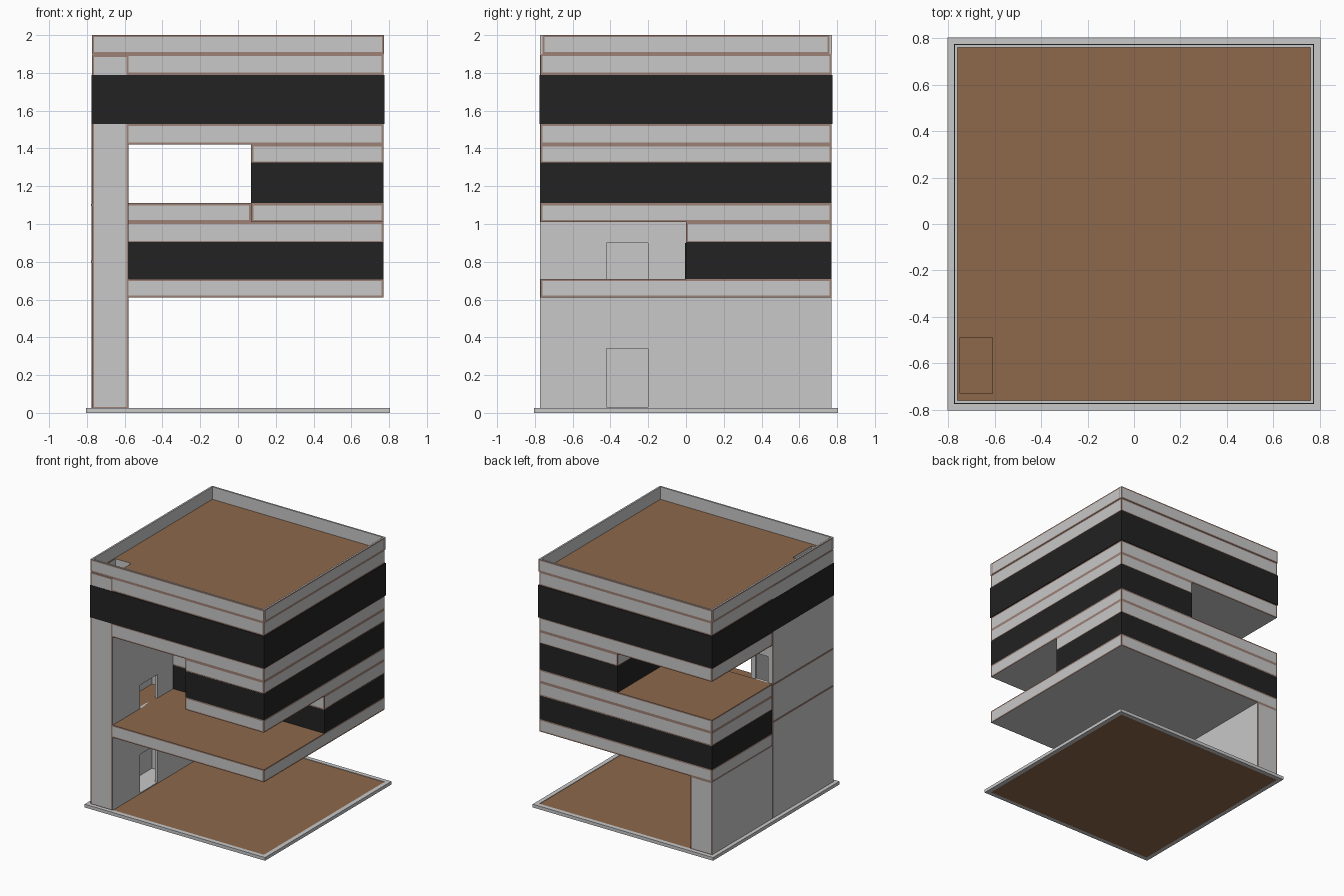
import bpy, bmesh
from mathutils import Vector

if "Cube" in bpy.data.objects:
    bpy.data.objects.remove(bpy.data.objects["Cube"])

# Colours (every object shares the same slot order)
GREY, GLASS, FLOOR, TRIM = range(4)
MATS = []
for name, col in (("light_grey_concrete", (0.58, 0.58, 0.58)), ("dark_glass", (0.016, 0.016, 0.016)),
                  ("brown_floor", (0.27, 0.14, 0.07)), ("reddish_trim", (0.34, 0.22, 0.18))):
    m = bpy.data.materials.new(name)
    m.diffuse_color = (*col, 1)
    m.use_nodes = True
    m.node_tree.nodes["Principled BSDF"].inputs["Base Color"].default_value = m.diffuse_color
    MATS.append(m)

H = 0.77          # half width of the building
SIDES = ((1, 0), (-1, 0), (0, 1), (0, -1))


def prism(name, pts, z0, z1, mat=GREY, top=None, bottom=None, trim=(), rim=0.011):
    """Extruded outline; faces looking along a 'trim' direction get a coloured rim."""
    bm = bmesh.new()
    base = bm.faces.new([bm.verts.new((x, y, z0)) for x, y in pts])
    ext = bmesh.ops.extrude_face_region(bm, geom=[base])
    bmesh.ops.translate(bm, verts=[g for g in ext["geom"] if isinstance(g, bmesh.types.BMVert)],
                        vec=(0, 0, z1 - z0))
    bmesh.ops.recalc_face_normals(bm, faces=bm.faces)
    bm.normal_update()
    for f in bm.faces:
        f.material_index = mat
        if f.normal.z > 0.5 and top is not None:
            f.material_index = top
        if f.normal.z < -0.5 and bottom is not None:
            f.material_index = bottom
    faces = [f for f in bm.faces if any(f.normal.dot(Vector((*d, 0))) > 0.9 for d in trim)]
    if faces:
        for f in bmesh.ops.inset_individual(bm, faces=faces, thickness=rim, use_even_offset=True)["faces"]:
            f.material_index = TRIM
    me = bpy.data.meshes.new(name)
    bm.to_mesh(me)
    bm.free()
    for m in MATS:
        me.materials.append(m)
    ob = bpy.data.objects.new(name, me)
    bpy.context.collection.objects.link(ob)
    return ob


def rect(x0, x1, y0, y1):
    return [(x0, y0), (x1, y0), (x1, y1), (x0, y1)]


def box(name, x0, x1, y0, y1, z0, z1, **kw):
    return prism(name, rect(x0, x1, y0, y1), z0, z1, **kw)


def ring(name, x0, x1, y0, y1, z0, z1, t, mat=GREY, trimmed=False):
    """Four walls around a rectangle."""
    for tag, r, d in (("front", (x0, x1, y0, y0 + t), (0, -1)), ("back", (x0, x1, y1 - t, y1), (0, 1)),
                      ("left", (x0, x0 + t, y0 + t, y1 - t), (-1, 0)),
                      ("right", (x1 - t, x1, y0 + t, y1 - t), (1, 0))):
        box(f"{name}_{tag}", *r, z0, z1, mat=mat, trim=(d,) if trimmed else ())


def cut(ob, *holes):
    """Subtract boxes from an object and bake the result."""
    for h in holes:
        c = box("cutter", *h)
        c.hide_render = True
        mod = ob.modifiers.new("cut", "BOOLEAN")
        mod.operation, mod.solver, mod.object = "DIFFERENCE", "EXACT", c
        bpy.context.view_layer.update()
        me = bpy.data.meshes.new_from_object(ob.evaluated_get(bpy.context.evaluated_depsgraph_get()))
        ob.modifiers.clear()
        ob.data = me
        bpy.data.objects.remove(c)


# Ground plate with grey kerb
box("ground_floor", -H, H, -H, H, 0, 0.022, mat=FLOOR)
ring("ground_kerb", -0.805, 0.805, -0.805, 0.805, 0, 0.026, 0.035)

# Stair core: hollow shaft with doors, plus the rear ground wall
core = box("stair_core", -0.773, -0.58, -0.773, 0, 0.02, 1.895, trim=((0, -1),))
cut(core,
    (-0.753, -0.6, -0.753, -0.02, 0.03, 1.95),
    (-0.65, -0.5, -0.42, -0.2, 0.03, 0.34),
    (-0.65, -0.5, -0.42, -0.2, 0.71, 0.90),
    (-0.73, -0.62, -0.1, 0.1, 1.11, 1.32))
box("rear_ground_wall", -0.773, -0.58, 0, H, 0.02, 0.612, trim=((0, 1),))
for z in (0.80, 1.10):
    box("core_side_stripe", -0.777, -0.77, -H, 0, z - 0.006, z + 0.006, mat=TRIM)
box("core_joint", -0.776, -0.77, -0.002, 0.002, 0.02, 1.53, mat=TRIM)

# Second storey: full slab, glazed rear half, ceiling band
box("second_slab", -H, H, -H, H, 0.61, 0.71, top=FLOOR, trim=SIDES)
ring("second_glass", -H, H, 0, H, 0.71, 0.905, 0.02, mat=GLASS)
box("terrace_door", -0.42, -0.23, -0.004, 0, 0.71, 0.90, mat=GLASS)
box("second_ceiling", -H, H, 0, H, 0.90, 1.01, trim=SIDES)

# Third storey: L-shaped slab, glazed right half, ceiling band
prism("third_slab", [(0.07, -H), (H, -H), (H, H), (-H, H), (-H, 0), (0.07, 0)],
      1.01, 1.11, top=FLOOR, trim=SIDES)
ring("third_glass", 0.07, H, -H, H, 1.11, 1.325, 0.02, mat=GLASS)
box("third_ceiling", 0.07, H, -H, H, 1.32, 1.42, trim=SIDES)

# Top storey: full slab, glass all round, roof with hatch, parapet
box("top_slab", -H, H, -H, H, 1.42, 1.53, top=FLOOR, trim=SIDES)
ring("top_glass", -0.776, 0.776, -0.776, 0.776, 1.53, 1.79, 0.02, mat=GLASS)
roof = box("roof_deck", -H, H, -H, H, 1.79, 1.90, top=FLOOR, trim=SIDES)
cut(roof, (-0.75, -0.61, -0.73, -0.49, 1.7, 2.0))
ring("parapet", -0.774, 0.774, -0.774, 0.774, 1.90, 2.0, 0.014, trimmed=True)
